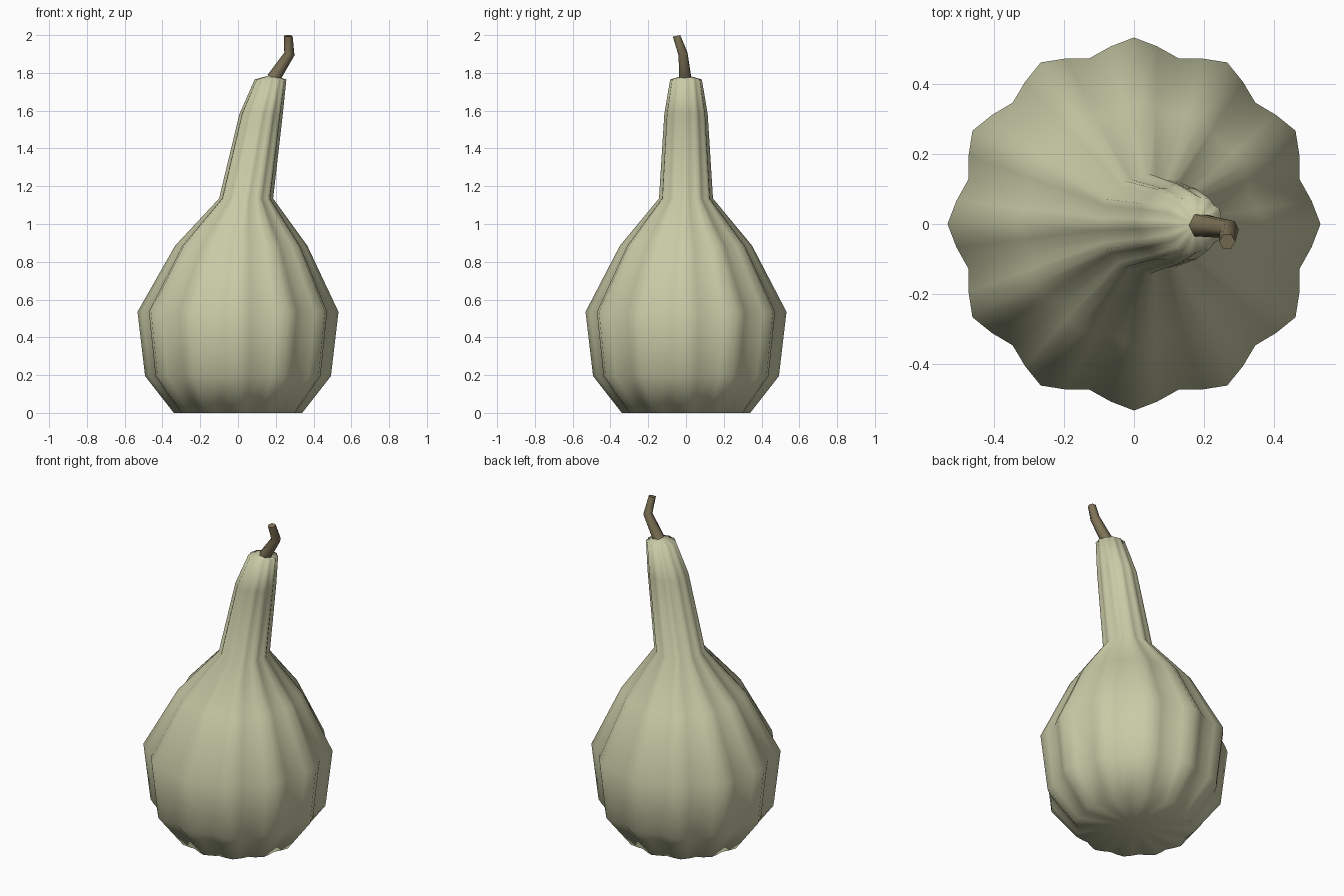
import bpy
import bmesh
from math import cos, sin, pi
from mathutils import Vector

if "Cube" in bpy.data.objects:
    bpy.data.objects.remove(bpy.data.objects["Cube"], do_unlink=True)


def make_material(name, rgb):
    mat = bpy.data.materials.new(name)
    mat.use_nodes = True
    mat.diffuse_color = (*rgb, 1)
    mat.node_tree.nodes["Principled BSDF"].inputs["Base Color"].default_value = (*rgb, 1)
    return mat


def make_object(name, bm, mat):
    bmesh.ops.recalc_face_normals(bm, faces=bm.faces)
    for face in bm.faces:
        face.smooth = True
    mesh = bpy.data.meshes.new(name)
    bm.to_mesh(mesh)
    bm.free()
    mesh.materials.append(mat)
    obj = bpy.data.objects.new(name, mesh)
    bpy.context.collection.objects.link(obj)
    return obj


def bridge(bm, rings):
    """Join neighbouring vertex rings with quads."""
    for low, high in zip(rings, rings[1:]):
        n = len(low)
        for i in range(n):
            j = (i + 1) % n
            bm.faces.new((low[i], low[j], high[j], high[i]))


def fan(bm, ring, centre):
    tip = bm.verts.new(centre)
    for i in range(len(ring)):
        bm.faces.new((ring[i - 1], ring[i], tip))


pale_green = make_material("pale green skin", (0.58, 0.59, 0.38))
brown = make_material("dry brown stem", (0.21, 0.17, 0.095))

# Gourd body: ribbed rings along a leaning neck (centre x, height, radius)
LOBES, SEGMENTS = 12, 48
profile = [(0, 0, 0.34), (0, 0.195, 0.492), (0, 0.535, 0.532), (0.017, 0.885, 0.35),
           (0.043, 1.135, 0.143), (0.122, 1.58, 0.115), (0.172, 1.765, 0.084)]
bm = bmesh.new()
rings = []
for cx, z, radius in profile:
    ring = []
    for i in range(SEGMENTS):
        a = 2 * pi * i / SEGMENTS
        r = radius * (0.96 + 0.04 * cos(LOBES * a))
        ring.append(bm.verts.new((cx + r * cos(a), r * sin(a), z)))
    rings.append(ring)
bridge(bm, rings)
fan(bm, rings[0], (0, 0, 0))
fan(bm, rings[-1], (0.178, 0, 1.79))
make_object("gourd_body", bm, pale_green)

# Stem: six-sided bent tube (centre, radius, ring axis)
stem = [((0.188, -0.004, 1.772), 0.036, (0.5, 0, 0.85)),
        ((0.272, -0.016, 1.9), 0.028, (0.25, -0.2, 0.9)),
        ((0.266, -0.05, 1.996), 0.023, (0, -0.2, 1))]
bm = bmesh.new()
rings = []
for centre, radius, axis in stem:
    axis = Vector(axis).normalized()
    side = Vector((0, 1, 0)).cross(axis).normalized()
    up = axis.cross(side)
    rings.append([bm.verts.new(Vector(centre) + radius * (cos(k * pi / 3) * side + sin(k * pi / 3) * up))
                  for k in range(6)])
bridge(bm, rings)
bm.faces.new(rings[0])
bm.faces.new(rings[-1])
stem_object = make_object("stem", bm, brown)
bpy.context.view_layer.objects.active = stem_object
stem_object.select_set(True)
bpy.ops.object.shade_smooth_by_angle(angle=pi / 2.6)
